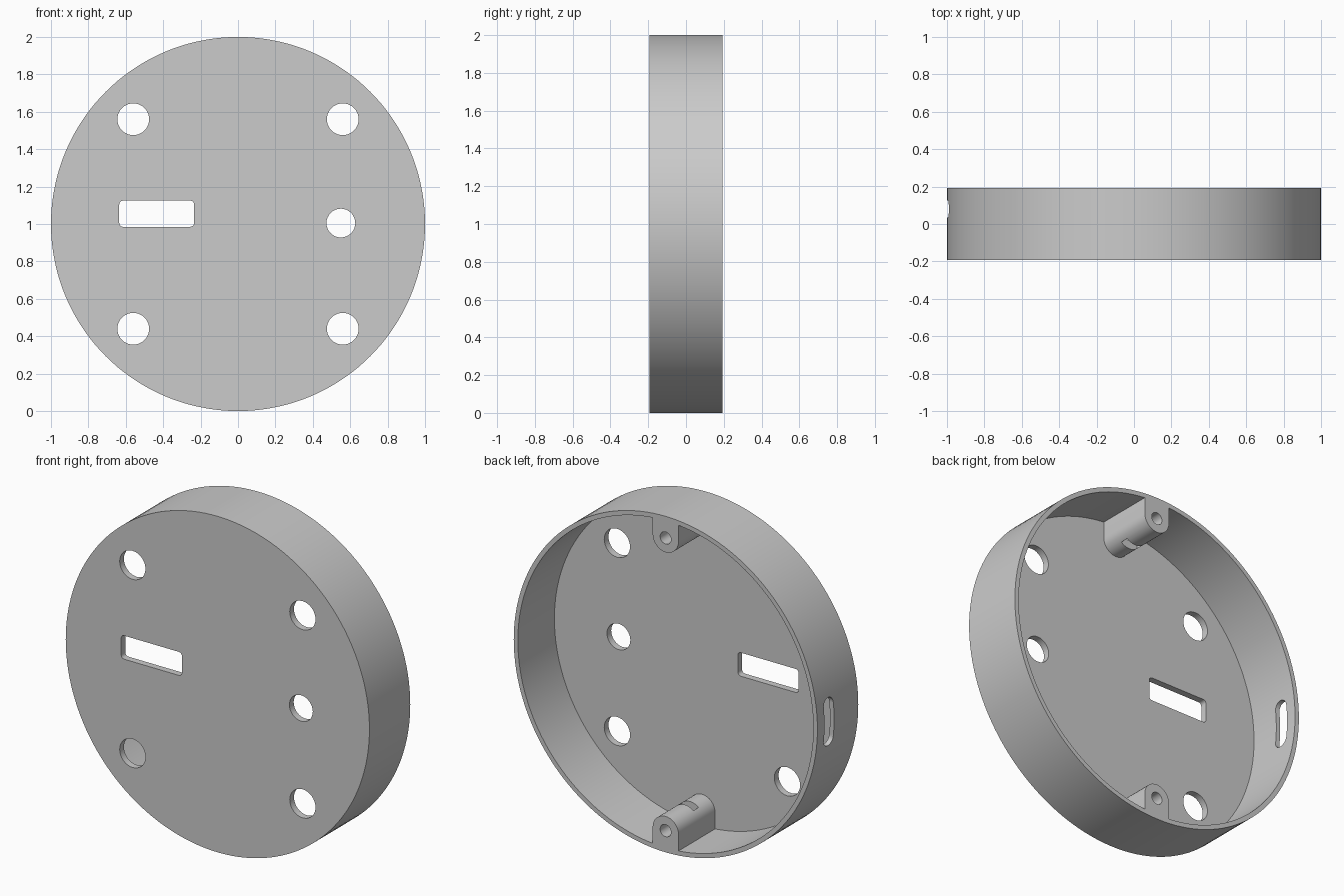
import bpy, bmesh, math

if "Cube" in bpy.data.objects:
    bpy.data.objects.remove(bpy.data.objects["Cube"])

R, WALL, FLOOR, HALF = 1.0, 0.027, 0.04, 0.192   # disc radius, wall, plate, half depth
CZ = 1.0                                          # height of the disc centre


def rounded(cu, cv, w, h, r, n=8):
    """Rounded rectangle outline; w = h = 2r gives a circle."""
    pts = []
    for k, (su, sv) in enumerate([(1, 1), (-1, 1), (-1, -1), (1, -1)]):
        for i in range(n + 1):
            a = math.pi / 2 * (k + i / n)
            pts.append((cu + su * (w / 2 - r) + r * math.cos(a),
                        cv + sv * (h / 2 - r) + r * math.sin(a)))
    return pts


def circle(cu, cv, r, n=8):
    return rounded(cu, cv, 2 * r, 2 * r, r, n)


def prism(name, pts, lo, hi, axis="y"):
    """Extrude an outline: (x, z) along y, or (y, z) along x."""
    bm = bmesh.new()
    put = (lambda u, v, d: (u, d, v)) if axis == "y" else (lambda u, v, d: (d, u, v))
    a = [bm.verts.new(put(u, v, lo)) for u, v in pts]
    b = [bm.verts.new(put(u, v, hi)) for u, v in pts]
    bm.faces.new(a)
    bm.faces.new(b)
    for i in range(len(pts)):
        j = (i + 1) % len(pts)
        bm.faces.new((a[i], a[j], b[j], b[i]))
    bmesh.ops.remove_doubles(bm, verts=bm.verts[:], dist=1e-5)
    bmesh.ops.recalc_face_normals(bm, faces=bm.faces[:])
    me = bpy.data.meshes.new(name)
    bm.to_mesh(me)
    bm.free()
    ob = bpy.data.objects.new(name, me)
    bpy.context.collection.objects.link(ob)
    return ob


def cut(target, cutter):
    """Subtract the cutter from the target and remove it."""
    mod = target.modifiers.new("cut", "BOOLEAN")
    mod.operation, mod.solver, mod.object = "DIFFERENCE", "EXACT", cutter
    bpy.context.view_layer.objects.active = target
    bpy.ops.object.modifier_apply(modifier=mod.name)
    bpy.data.objects.remove(cutter)


# Round housing
housing = prism("round_housing", circle(0, CZ, R, 36), -HALF, HALF)

# Hollow inside, leaving the two screw bosses standing
cavity = prism("cavity", circle(0, CZ, R - WALL, 36), -HALF + FLOOR, 0.3)
for s in (1, -1):
    cut(cavity, prism("boss", rounded(0, CZ + s * 0.993, 0.17, 0.414, 0.085), -0.3, 0.4))
cut(housing, cavity)

# Screw holes and nut slots in the bosses
for s in (1, -1):
    cut(housing, prism("screw_hole", circle(0, CZ + s * 0.871, 0.036), -0.14, 0.3))
    cut(housing, prism("nut_slot", rounded(0, CZ + s * 0.835, 0.11, 0.17, 0.01, 2), -0.04, 0.01))

# Round holes in the front plate
holes = [(sx * 0.56, CZ + sz * 0.56, 0.085) for sx in (1, -1) for sz in (1, -1)]
for x, z, r in holes + [(0.55, 1.005, 0.077)]:
    cut(housing, prism("plate_hole", circle(x, z, r), -0.3, -0.1))

# Rectangular window in the plate and cable slot in the left wall
cut(housing, prism("window", rounded(-0.435, 1.055, 0.4, 0.14, 0.02, 4), -0.3, -0.1))
cut(housing, prism("cable_slot", rounded(0.08, CZ, 0.09, 0.287, 0.045), -1.2, -0.85, "x"))

# Single grey colour
grey = bpy.data.materials.new("grey_plastic")
grey.diffuse_color = (0.6, 0.6, 0.6, 1)
grey.use_nodes = True
grey.node_tree.nodes["Principled BSDF"].inputs["Base Color"].default_value = grey.diffuse_color
housing.data.materials.clear()
housing.data.materials.append(grey)

bpy.ops.object.select_all(action="DESELECT")
housing.select_set(True)
bpy.context.view_layer.objects.active = housing
bpy.ops.object.shade_smooth_by_angle(angle=math.radians(30))
